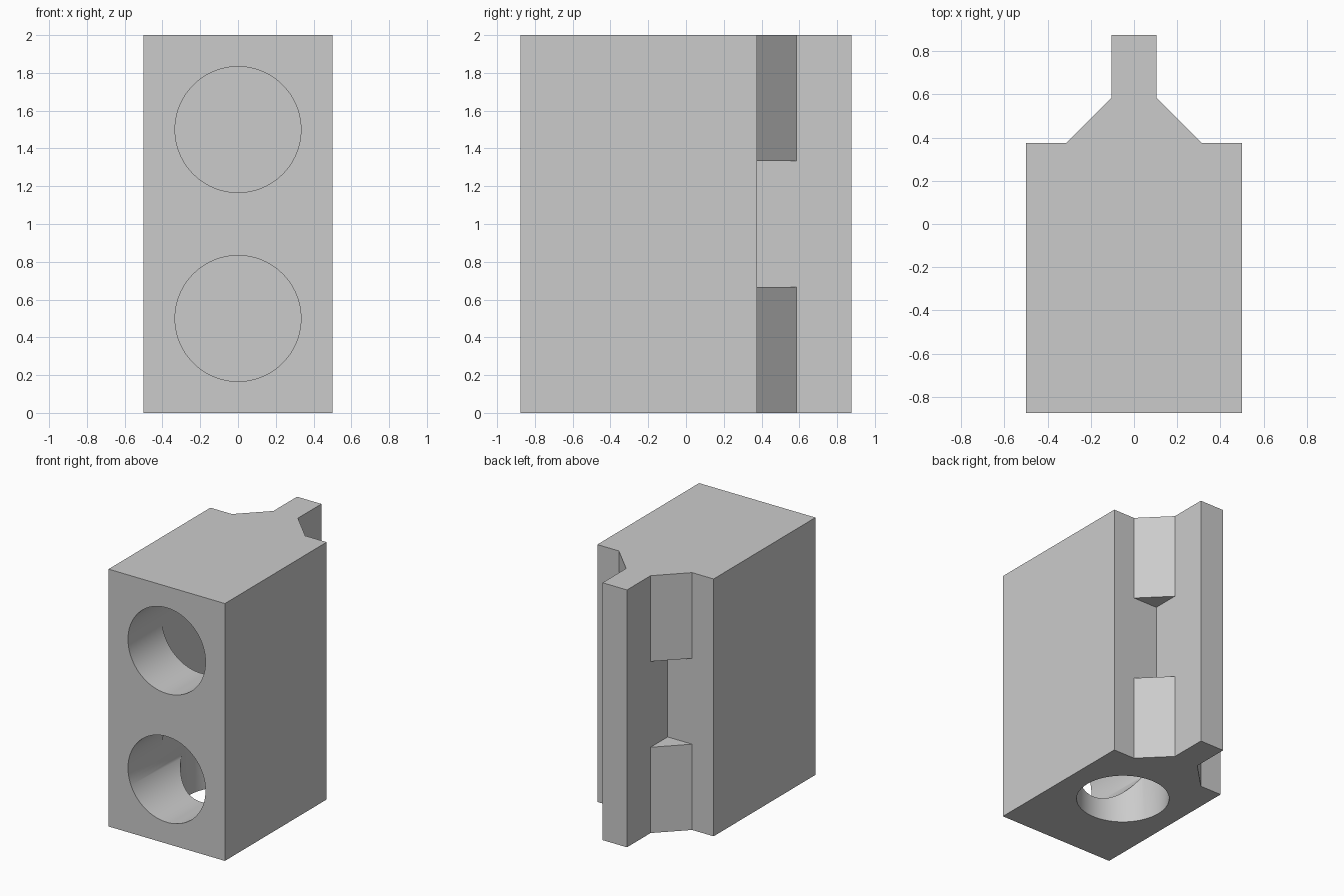
import bpy, bmesh, math
from mathutils import Matrix, Vector

if "Cube" in bpy.data.objects:
    bpy.data.objects.remove(bpy.data.objects["Cube"])

HALF_W, FRONT, BACK, FIN_END = 0.5, -0.875, 0.375, 0.875
FIN, GUSSET = 0.105, 0.21
R = 1 / 3                      # bore radius
SHAFT_Y = -0.125               # centre of the vertical shaft
HEIGHT = 2.0

grey = bpy.data.materials.new("plain grey")
grey.use_nodes = True
colour = (0.6, 0.6, 0.6, 1)
grey.diffuse_color = colour
grey.node_tree.nodes["Principled BSDF"].inputs["Base Color"].default_value = colour


def make_object(name, bm):
    bmesh.ops.recalc_face_normals(bm, faces=bm.faces)
    mesh = bpy.data.meshes.new(name)
    bm.to_mesh(mesh)
    bm.free()
    mesh.materials.append(grey)
    obj = bpy.data.objects.new(name, mesh)
    bpy.context.collection.objects.link(obj)
    return obj


def prism(name, outline, z0, z1):
    bm = bmesh.new()
    face = bm.faces.new([bm.verts.new((x, y, z0)) for x, y in outline])
    new = bmesh.ops.extrude_face_region(bm, geom=[face])["geom"]
    top = [v for v in new if isinstance(v, bmesh.types.BMVert)]
    bmesh.ops.translate(bm, verts=top, vec=(0, 0, z1 - z0))
    return make_object(name, bm)


def bore(name, start, end):
    start, end = Vector(start), Vector(end)
    axis = end - start
    matrix = Matrix.Translation((start + end) / 2)
    if abs(axis.y) > 0:
        matrix = matrix @ Matrix.Rotation(math.pi / 2, 4, 'X')
    bm = bmesh.new()
    bmesh.ops.create_cone(bm, cap_ends=True, segments=96, radius1=R, radius2=R,
                          depth=axis.length, matrix=matrix)
    return make_object(name, bm)


# Block with rear fin and corner gussets, extruded from one outline
right = [(HALF_W, FRONT), (HALF_W, BACK), (FIN + GUSSET, BACK),
         (FIN, BACK + GUSSET), (FIN, FIN_END)]
block = prism("block", right + [(-x, y) for x, y in reversed(right)], 0, HEIGHT)

# Gaps in the gussets on both sides of the fin
cutters = [prism("gusset_gap", [(s * FIN, BACK), (s * (FIN + GUSSET), BACK),
                                (s * FIN, BACK + GUSSET)], R * 2, R * 4)
           for s in (-1, 1)]

# Inner chamber joining two front bores and a bottom shaft
y0, y1 = SHAFT_Y - R, SHAFT_Y + R
cutters.append(prism("chamber", [(-R, y0), (R, y0), (R, y1), (-R, y1)], 0.5, 1.5))
for z in (0.5, 1.5):
    cutters.append(bore("front_bore", (0, FRONT - 0.1, z), (0, y1, z)))
cutters.append(bore("bottom_shaft", (0, SHAFT_Y, -0.1), (0, SHAFT_Y, 0.5)))

bpy.context.view_layer.objects.active = block
for cutter in cutters:
    cutter.hide_render = True
    mod = block.modifiers.new(cutter.name, 'BOOLEAN')
    mod.operation = 'DIFFERENCE'
    mod.solver = 'EXACT'
    mod.object = cutter
    bpy.ops.object.modifier_apply(modifier=mod.name)
    bpy.data.objects.remove(cutter)

# Smooth bores, crisp edges
bpy.ops.object.select_all(action='DESELECT')
block.select_set(True)
bpy.ops.object.shade_smooth_by_angle(angle=math.radians(30))
